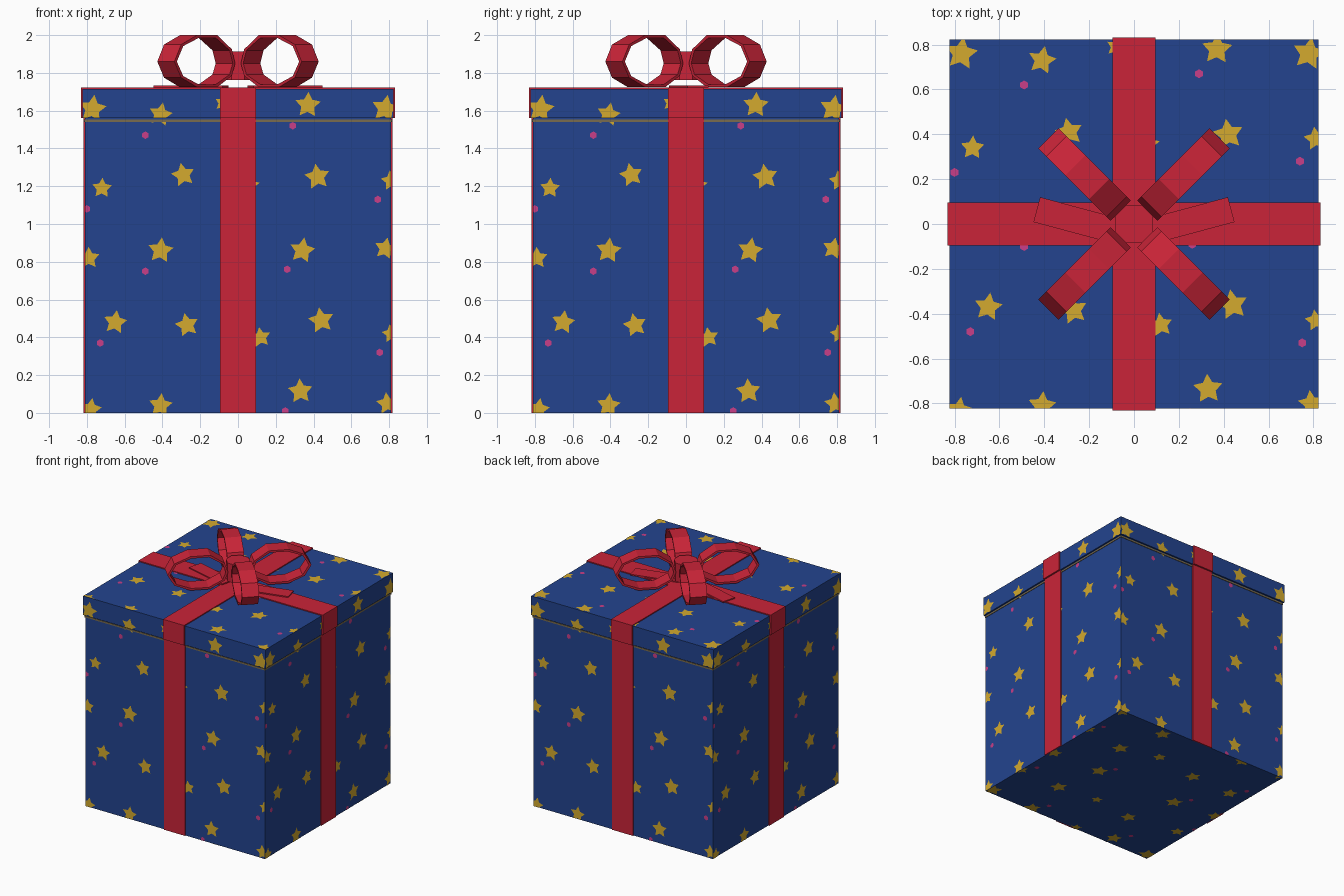
import bpy, bmesh, math, random
from mathutils import Vector, Matrix

if "Cube" in bpy.data.objects:
    bpy.data.objects.remove(bpy.data.objects["Cube"])

random.seed(4)


def mat(name, r, g, b):
    lin = lambda c: ((c / 255 + 0.055) / 1.055) ** 2.4 if c > 10 else c / 255 / 12.92
    m = bpy.data.materials.new(name)
    m.diffuse_color = (lin(r), lin(g), lin(b), 1)
    m.use_nodes = True
    m.node_tree.nodes["Principled BSDF"].inputs["Base Color"].default_value = m.diffuse_color
    return m


BLUE = mat("blue paper", 35, 68, 143)
RED = mat("red ribbon", 202, 36, 56)
GOLD = mat("gold star", 212, 170, 46)
PINK = mat("pink dot", 200, 62, 136)
BAND = mat("dull gold edge", 122, 108, 78)


def finish(bm, name, *mats):
    me = bpy.data.meshes.new(name)
    bm.to_mesh(me)
    bm.free()
    for m in mats:
        me.materials.append(m)
    ob = bpy.data.objects.new(name, me)
    bpy.context.collection.objects.link(ob)
    return ob


def box(name, m, x0, x1, y0, y1, z0, z1, turn=0):
    bm = bmesh.new()
    bmesh.ops.create_cube(bm, size=1)
    M = (Matrix.Rotation(turn, 4, 'Z')
         @ Matrix.Translation(((x0 + x1) / 2, (y0 + y1) / 2, (z0 + z1) / 2))
         @ Matrix.Diagonal((x1 - x0, y1 - y0, z1 - z0, 1)))
    bm.transform(M)
    return finish(bm, name, m)


# Printed pattern shared by every face: u, v, radius
STARS = [(-.77, .76, .075), (-.41, .73, .065), (.37, .78, .07), (.78, .76, .075), (-.08, .79, .045),
         (-.72, .34, .055), (-.29, .41, .065), (.42, .40, .07), (.81, .38, .055), (.07, .36, .045),
         (-.79, -.03, .06), (-.41, .01, .07), (.34, .01, .07), (.78, .02, .06),
         (-.65, -.37, .065), (-.27, -.385, .065), (.44, -.36, .07), (.12, -.45, .055), (.81, -.43, .05),
         (-.78, -.83, .06), (-.41, -.81, .065), (.33, -.735, .068), (.79, -.8, .06)]
DOTS = [(-.49, .62), (.29, .67), (-.80, .23), (.74, .28), (-.49, -.10), (.26, -.09),
        (-.73, -.48), (.75, -.53), (.25, -.84)]
TURNS = [random.uniform(-.25, .25) for s in STARS]


def pattern(name, half, v0, v1, M):
    """Flat printed stars and dots clipped to a panel, then placed by M."""
    bm = bmesh.new()

    def fan(u, v, radii, turn, idx):
        c = bm.verts.new((u, v, 0))
        n = len(radii)
        ring = []
        for i, r in enumerate(radii):
            a = math.pi / 2 + turn + math.tau * i / n
            ring.append(bm.verts.new((u + r * math.cos(a), v + r * math.sin(a), 0)))
        for i in range(n):
            f = bm.faces.new((c, ring[i], ring[(i + 1) % n]))
            f.material_index = idx

    for (u, v, r), t in zip(STARS, TURNS):
        fan(u, v, [r, r * .52] * 5, t, 0)
    for u, v in DOTS:
        fan(u, v, [.02] * 6, 0, 1)
    for co, no in (((half, 0, 0), (1, 0, 0)), ((-half, 0, 0), (-1, 0, 0)),
                   ((0, v1, 0), (0, 1, 0)), ((0, v0, 0), (0, -1, 0))):
        geom = bm.verts[:] + bm.edges[:] + bm.faces[:]
        bmesh.ops.bisect_plane(bm, geom=geom, plane_co=co, plane_no=no, clear_outer=True)
    bm.transform(M)
    finish(bm, name, GOLD, PINK)


# Box body and lid
B, L, ZB, ZT = .81, .822, 1.56, 1.715
box("box_body", BLUE, -B, B, -B, B, 0, ZB)
box("lid", BLUE, -L, L, -L, L, ZB, ZT)
box("lid_lower_edge", BAND, -B - .004, B + .004, -B - .004, B + .004, 1.54, 1.553)

# Printed panels on the four sides, top and bottom
upright = Matrix.Rotation(math.pi / 2, 4, 'X')
for k in range(4):
    R = Matrix.Rotation(k * math.pi / 2, 4, 'Z')
    pattern(f"body_print_{k}", B, -.85, .69, R @ Matrix.Translation((0, -B - .002, .85)) @ upright)
    pattern(f"lid_print_{k}", L, ZB - .85, ZT - .85, R @ Matrix.Translation((0, -L - .002, .85)) @ upright)
pattern("lid_top_print", L, -L, L, Matrix.Translation((0, 0, ZT + .002)))
pattern("base_print", B, -B, B, Matrix.Translation((0, 0, -.001)) @ Matrix.Rotation(math.pi, 4, 'X'))

# Ribbon bands down the sides and across the lid
W = .095
for k in range(4):
    a = k * math.pi / 2
    box(f"side_ribbon_{k}", RED, -W, W, -B - .008, -B + .01, 0, ZB, a)
    box(f"lid_ribbon_{k}", RED, -W, W, -L - .01, -L + .01, ZB, ZT + .008, a)
for k in range(2):
    box(f"top_ribbon_{k}", RED, -W, W, -L - .01, L + .01, ZT - .01, ZT + .008, k * math.pi / 2)

# Four faceted bow loops on the diagonals
LOOP = [(.085, 1.85), (.11, 1.925), (.22, 2.0), (.37, 2.0), (.49, 1.95), (.54, 1.86),
        (.49, 1.775), (.37, 1.724), (.22, 1.724), (.11, 1.785)]
for k in range(4):
    bm = bmesh.new()
    mid = Vector((.31, 1.862))
    rings = []
    for r, z in LOOP:
        p = Vector((r, z))
        q = p - (p - mid).normalized() * .018
        rings.append([bm.verts.new((s.x, w, s.y)) for s, w in
                      ((p, -.064), (p, .064), (q, .064), (q, -.064))])
    for i in range(len(rings)):
        a, b = rings[i], rings[(i + 1) % len(rings)]
        for j in range(4):
            bm.faces.new((a[j], a[(j + 1) % 4], b[(j + 1) % 4], b[j]))
    bmesh.ops.recalc_face_normals(bm, faces=bm.faces)
    bm.transform(Matrix.Rotation(math.pi / 4 + k * math.pi / 2, 4, 'Z'))
    finish(bm, f"bow_loop_{k}", RED)

# Octagonal knot
bm = bmesh.new()
bmesh.ops.create_cone(bm, cap_ends=True, segments=8, radius1=.092, radius2=.092, depth=.15)
bm.transform(Matrix.Translation((0, 0, 1.838)) @ Matrix.Rotation(math.pi / 8, 4, 'Z'))
finish(bm, "bow_knot", RED)

# Two flat ribbon tails, mirrored in x
for side in (1, -1):
    bm = bmesh.new()
    bmesh.ops.create_cube(bm, size=1)
    ang = math.radians(15)
    bm.transform(Matrix.Translation((.25, .015, ZT + .012)) @ Matrix.Rotation(ang, 4, 'Z')
                 @ Matrix.Diagonal((.38, .115, .01, 1)))
    bm.transform(Matrix.Diagonal((side, 1, 1, 1)))
    bmesh.ops.recalc_face_normals(bm, faces=bm.faces)
    finish(bm, "tail_right" if side > 0 else "tail_left", RED)
